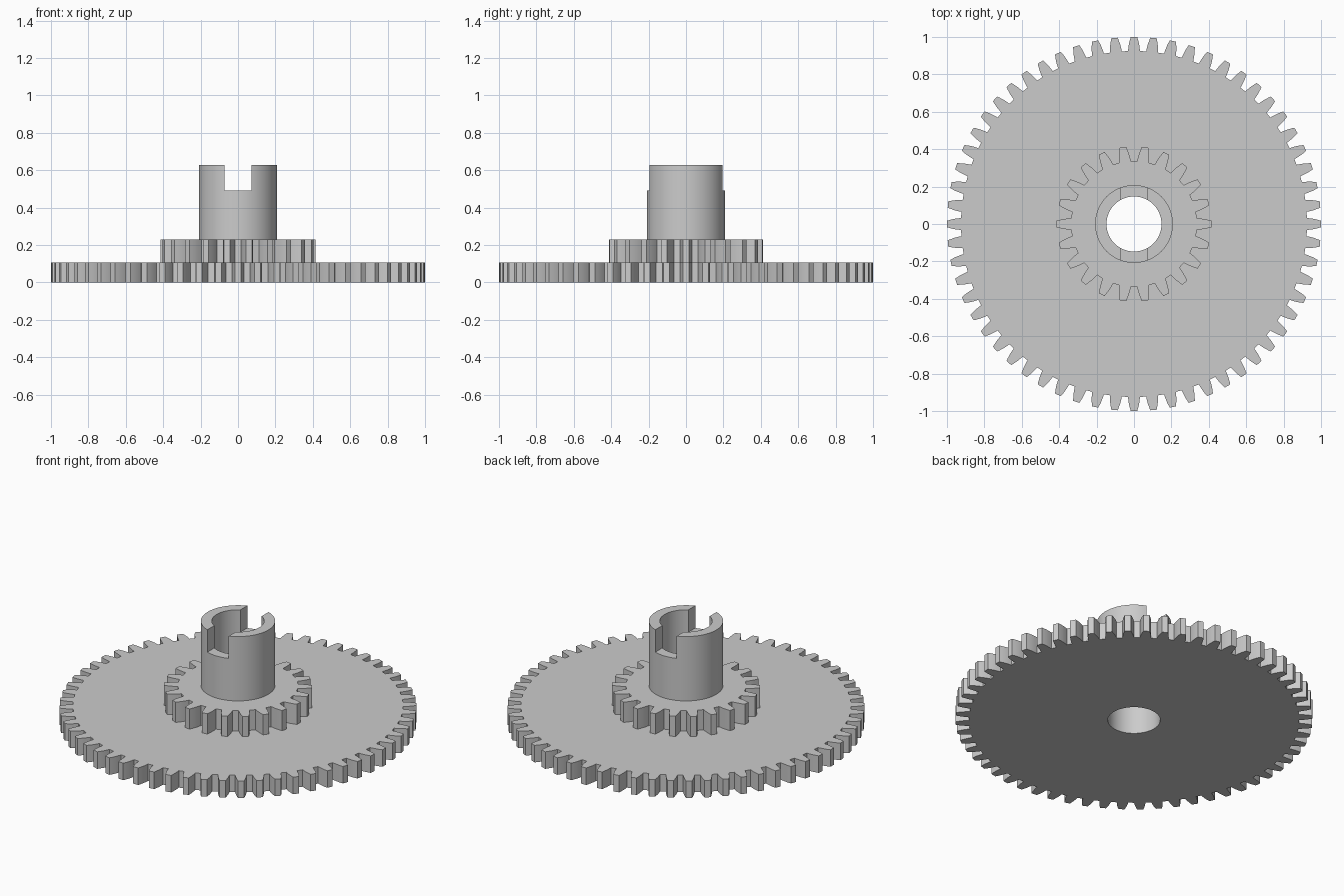
import bpy, bmesh, math
from math import radians, pi, cos, sin

if "Cube" in bpy.data.objects:
    bpy.data.objects.remove(bpy.data.objects["Cube"], do_unlink=True)

# Single plain grey plastic
GREY = (0.6, 0.6, 0.6, 1.0)
grey = bpy.data.materials.new("plain grey")
grey.use_nodes = True
grey.diffuse_color = GREY
grey.node_tree.nodes["Principled BSDF"].inputs["Base Color"].default_value = GREY

BORE = 0.147
HUB = 0.208


def circle(radius, count=96):
    return [(radius * cos(2 * pi * i / count), radius * sin(2 * pi * i / count))
            for i in range(count)]


def gear_outline(teeth, tip, root, tip_width, root_width):
    """Outline with bulged tooth flanks; one tooth points along +x."""
    steps = 5
    flank = []
    for i in range(steps + 1):
        t = i / steps
        r = root + (tip - root) * t
        width = root_width + (tip_width - root_width) * t + 0.005 * sin(pi * t)
        flank.append((r, width / (2 * r)))
    points = []
    for k in range(teeth):
        a = 2 * pi * k / teeth
        tooth = [(r, a - h) for r, h in flank] + [(tip, a)]
        tooth += [(r, a + h) for r, h in reversed(flank)]
        points += [(r * cos(b), r * sin(b)) for r, b in tooth]
    return points


def bored_prism(name, outline, z0, z1):
    """Extrude an outline with the central bore left open."""
    bm = bmesh.new()
    edges = []
    for loop in (outline, circle(BORE)):
        verts = [bm.verts.new((x, y, z0)) for x, y in loop]
        edges += [bm.edges.new((v, verts[i - 1])) for i, v in enumerate(verts)]
    bmesh.ops.triangle_fill(bm, edges=edges, use_beauty=True)
    top = bmesh.ops.extrude_face_region(bm, geom=bm.faces[:], use_keep_orig=True)
    bmesh.ops.translate(bm, vec=(0, 0, z1 - z0),
                        verts=[g for g in top["geom"] if isinstance(g, bmesh.types.BMVert)])
    bmesh.ops.recalc_face_normals(bm, faces=bm.faces[:])
    mesh = bpy.data.meshes.new(name)
    bm.to_mesh(mesh)
    bm.free()
    mesh.materials.append(grey)
    obj = bpy.data.objects.new(name, mesh)
    bpy.context.collection.objects.link(obj)
    return obj


def activate(obj):
    bpy.ops.object.select_all(action="DESELECT")
    obj.select_set(True)
    bpy.context.view_layer.objects.active = obj


# Stacked gears and hub
large_gear = bored_prism("large_gear", gear_outline(60, 1.0, 0.925, 0.034, 0.064), 0, 0.105)
small_gear = bored_prism("small_gear", gear_outline(22, 0.415, 0.337, 0.034, 0.062), 0.105, 0.23)
hub = bored_prism("slotted_hub", circle(HUB), 0.23, 0.628)

# Drive slot across the hub top, running front to back
bpy.ops.mesh.primitive_cube_add(size=1, location=(0, 0, 0.69))
cutter = bpy.context.object
cutter.name = "slot_cutter"
cutter.scale = (0.146, 0.6, 0.4)
cutter.hide_render = True
cutter.data.materials.append(grey)
slot = hub.modifiers.new("slot", "BOOLEAN")
slot.operation = "DIFFERENCE"
slot.solver = "EXACT"
slot.object = cutter
activate(hub)
bpy.ops.object.modifier_apply(modifier=slot.name)
bpy.data.objects.remove(cutter, do_unlink=True)

for part in (large_gear, small_gear, hub):
    activate(part)
    bpy.ops.object.shade_smooth_by_angle(angle=radians(25))
